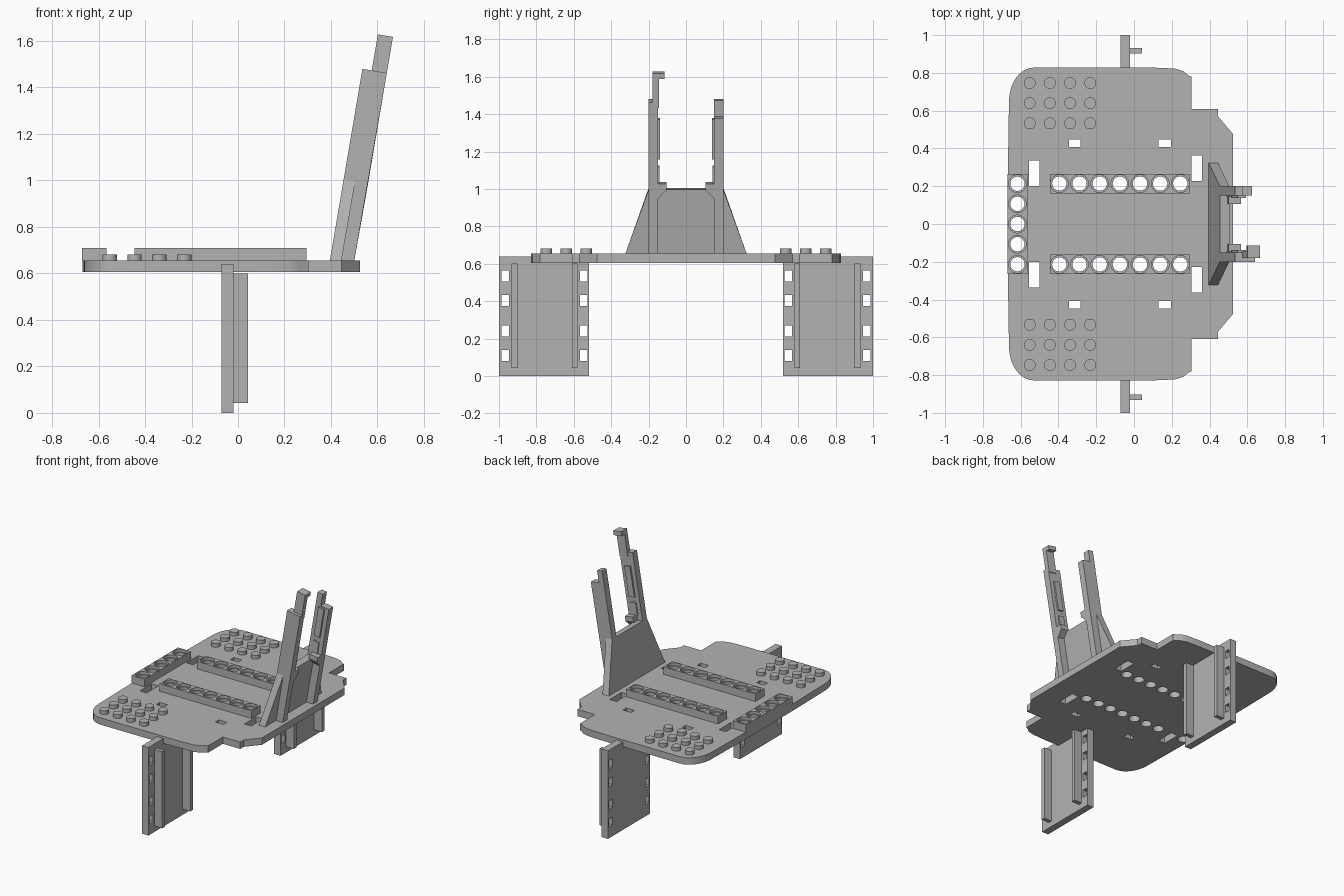
import bpy, bmesh, math
from mathutils import Matrix

if "Cube" in bpy.data.objects:
    bpy.data.objects.remove(bpy.data.objects["Cube"], do_unlink=True)

grey = bpy.data.materials.new("plain_grey")
grey.use_nodes = True
COLOUR = (0.45, 0.45, 0.45, 1)
grey.diffuse_color = COLOUR
grey.node_tree.nodes["Principled BSDF"].inputs["Base Color"].default_value = COLOUR


def finish(bm, name):
    bmesh.ops.recalc_face_normals(bm, faces=bm.faces)
    mesh = bpy.data.meshes.new(name)
    bm.to_mesh(mesh)
    bm.free()
    mesh.materials.append(grey)
    ob = bpy.data.objects.new(name, mesh)
    bpy.context.collection.objects.link(ob)
    return ob


def box(bm, x0, x1, y0, y1, z0, z1):
    size = Matrix.Diagonal((x1 - x0, y1 - y0, z1 - z0, 1))
    mid = Matrix.Translation(((x0 + x1) / 2, (y0 + y1) / 2, (z0 + z1) / 2))
    bmesh.ops.create_cube(bm, size=1, matrix=mid @ size)


def cylinder(bm, x, y, z0, z1, r, sides=32):
    bmesh.ops.create_cone(bm, cap_ends=True, segments=sides, radius1=r, radius2=r,
                          depth=z1 - z0, matrix=Matrix.Translation((x, y, (z0 + z1) / 2)))


def prism(bm, lower, upper):
    a = [bm.verts.new(p) for p in lower]
    b = [bm.verts.new(p) for p in upper]
    bm.faces.new(a)
    bm.faces.new(b)
    for i in range(len(a)):
        j = (i + 1) % len(a)
        bm.faces.new((a[i], a[j], b[j], b[i]))


def cut(ob, fill):
    """Subtract the solids made by fill(bm)."""
    bm = bmesh.new()
    fill(bm)
    cutter = finish(bm, "cutter")
    cutter.hide_render = True
    mod = ob.modifiers.new("holes", 'BOOLEAN')
    mod.operation, mod.solver, mod.object = 'DIFFERENCE', 'EXACT', cutter
    bpy.context.view_layer.objects.active = ob
    bpy.ops.object.modifier_apply(modifier=mod.name)
    bpy.data.objects.remove(cutter, do_unlink=True)


def smooth(ob):
    bpy.ops.object.select_all(action='DESELECT')
    ob.select_set(True)
    bpy.context.view_layer.objects.active = ob
    bpy.ops.object.shade_smooth_by_angle(angle=math.radians(30))


BOTTOM, TOP, RAIL = 0.605, 0.655, 0.71
PITCH = 0.1067
rail_holes = [(-0.395 + PITCH * i, s * 0.214) for i in range(7) for s in (-1, 1)]
bar_holes = [(-0.617, PITCH * i) for i in range(-2, 3)]


def bores(bm):
    for x, y in rail_holes + bar_holes:
        cylinder(bm, x, y, 0.5, 0.8, 0.038)


def sinks(bm):
    for x, y in rail_holes + bar_holes:
        cylinder(bm, x, y, 0.69, 0.8, 0.047)


def slots(bm):
    for s in (-1, 1):
        for x0, x1, y0, y1 in ((-0.555, -0.5, 0.2, 0.335), (0.305, 0.36, 0.227, 0.363),
                               (-0.345, -0.282, 0.407, 0.447), (0.13, 0.195, 0.407, 0.447)):
            lo, hi = sorted((s * y0, s * y1))
            box(bm, x0, x1, lo, hi, 0.5, 0.8)


# Base plate: half outline mirrored across y
half = [(0.525, 0.475), (0.445, 0.57), (0.445, 0.61), (0.305, 0.61), (0.305, 0.78),
        (0.29, 0.785), (0.26, 0.81), (0.215, 0.823), (0.1, 0.828), (-0.4, 0.828)]
for i in range(9):
    t = math.radians(90 + 90 * i / 8)
    half.append((-0.53 + 0.132 * math.cos(t), 0.65 + 0.178 * math.sin(t)))
half.append((-0.668, 0.265))
outline = half + [(x, -y) for x, y in reversed(half)]
bm = bmesh.new()
prism(bm, [(x, y, BOTTOM) for x, y in outline], [(x, y, TOP) for x, y in outline])
plate = finish(bm, "base_plate")
cut(plate, bores)
cut(plate, slots)
smooth(plate)

# Raised rails with countersunk holes
for name, x0, x1, y0, y1 in (("left_rail", -0.445, 0.295, 0.162, 0.266),
                             ("right_rail", -0.445, 0.295, -0.266, -0.162),
                             ("cross_rail", -0.67, -0.565, -0.266, 0.266)):
    bm = bmesh.new()
    box(bm, x0, x1, y0, y1, TOP, RAIL)
    rail = finish(bm, name)
    cut(rail, bores)
    cut(rail, sinks)
    smooth(rail)

# Stud grids
bm = bmesh.new()
for i in range(4):
    for j in range(3):
        for s in (-1, 1):
            cylinder(bm, -0.552 + PITCH * i, s * (0.533 + PITCH * j), 0.645, 0.682, 0.031)
smooth(finish(bm, "studs"))

# Leg panels with window rows and two flanges each
for side, s in (("left", 1), ("right", -1)):
    def span(bm, x0, x1, y0, y1, z0, z1):
        lo, hi = sorted((s * y0, s * y1))
        box(bm, x0, x1, lo, hi, z0, z1)

    def windows(bm):
        for y in (0.547, 0.967):
            for z in (0.11, 0.24, 0.403, 0.535):
                span(bm, -0.2, 0.2, y - 0.02, y + 0.02, z - 0.029, z + 0.029)

    bm = bmesh.new()
    span(bm, -0.072, -0.02, 0.518, 1.0, 0, 0.64)
    panel = finish(bm, side + "_leg_panel")
    cut(panel, windows)
    bm = bmesh.new()
    for y in (0.595, 0.917):
        span(bm, -0.022, 0.043, y - 0.015, y + 0.015, 0.043, 0.6)
    finish(bm, side + "_leg_flanges")

# Leaning holder: (y, z) profiles given a depth, all tilted backwards
LEAN = 0.17


def leaning(bm, d0, d1, profile):
    def ring(d):
        return [(0.395 + d + LEAN * (z - TOP), y, z - LEAN * d if z > TOP else z)
                for y, z in profile]
    prism(bm, ring(d0), ring(d1))


def rect(s, y0, y1, z0, z1):
    return [(s * y0, z0), (s * y1, z0), (s * y1, z1), (s * y0, z1)]


bm = bmesh.new()
leaning(bm, 0, 0.05, [(-0.327, 0.645), (0.327, 0.645), (0.2, 1.005), (-0.2, 1.005)])
finish(bm, "holder_wall")

for side, s in (("left", 1), ("right", -1)):
    bm = bmesh.new()
    # rib running up into the post, with a small corner gusset
    rear_top = 1.395 if s > 0 else 1.48
    leaning(bm, 0, 0.04, rect(s, 0.15, 0.2, 0.645, 1.48))
    rib = [(0.2, 0.645), (0.2, rear_top), (0.15, rear_top), (0.15, 1.045),
           (0.105, 1.045), (0.105, 1.01), (0.15, 0.965), (0.15, 0.645)]
    leaning(bm, 0.04, 0.105, [(s * y, z) for y, z in rib])
    # grip strips on the inner face
    leaning(bm, 0.03, 0.075, rect(s, 0.138, 0.152, 1.17, 1.385))
    leaning(bm, 0.03, 0.075, rect(s, 0.143, 0.152, 1.04, 1.13))
    finish(bm, side + "_holder_post")

# Clip on top of the right post
bm = bmesh.new()
leaning(bm, 0.04, 0.105, rect(-1, 0.145, 0.18, 1.45, 1.63))
leaning(bm, 0.04, 0.105, rect(-1, 0.115, 0.18, 1.605, 1.635))
finish(bm, "top_clip")
